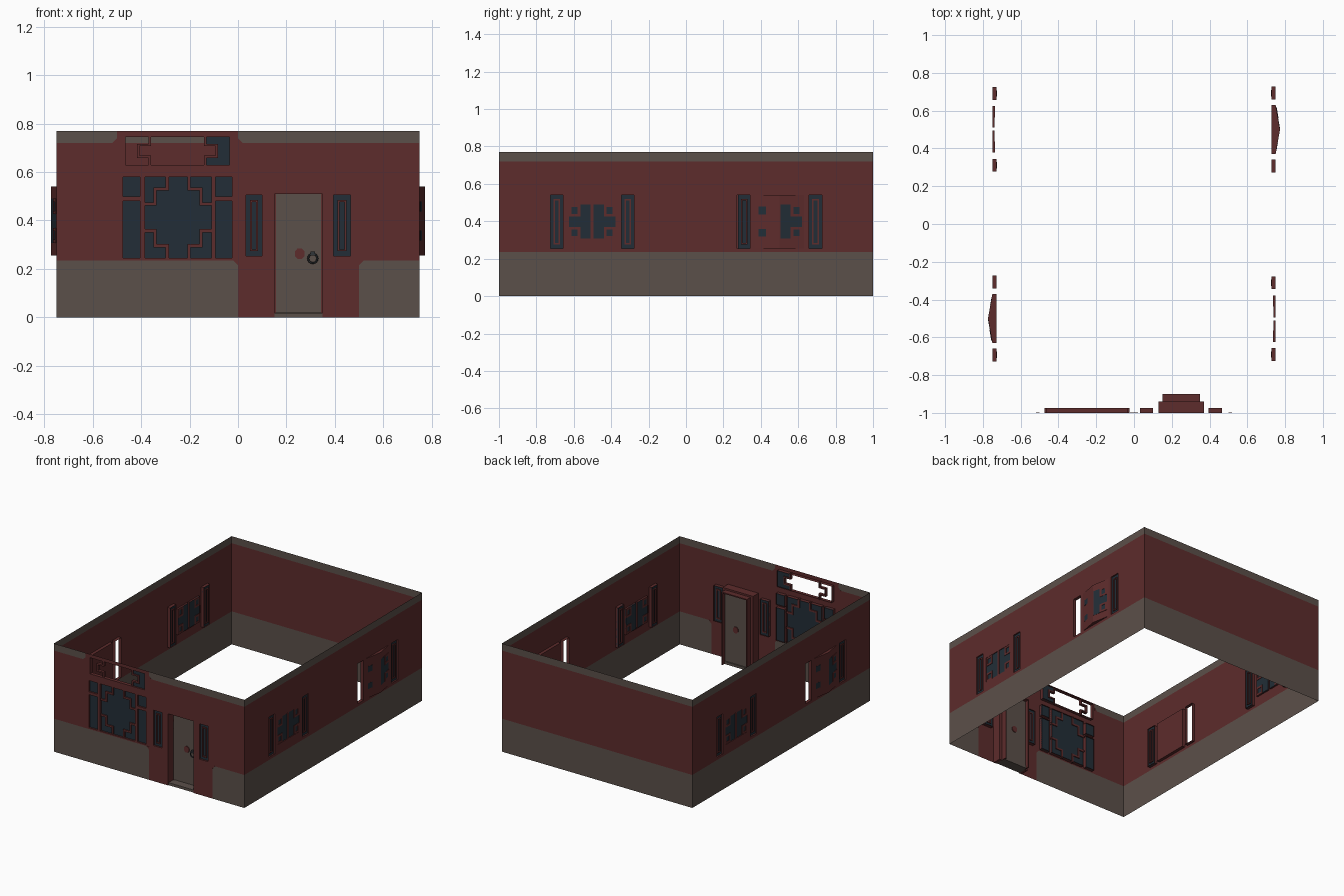
import bpy, bmesh, math
from mathutils import Matrix, Vector

cube = bpy.data.objects.get("Cube")
if cube:
    bpy.data.objects.remove(cube)


def material(name, rgb):
    m = bpy.data.materials.new(name)
    m.use_nodes = True
    m.diffuse_color = (*rgb, 1)
    b = m.node_tree.nodes["Principled BSDF"]
    b.inputs["Base Color"].default_value = (*rgb, 1)
    b.inputs["Roughness"].default_value = 0.9
    return m


RED = material("dark red paint", (0.11, 0.025, 0.025))
GREY = material("warm grey stone", (0.105, 0.08, 0.068))
GLASS = material("dark blue glass", (0.016, 0.027, 0.038))
METAL = material("dark metal", (0.03, 0.035, 0.04))

# Wall frames: local x runs along the wall, local y goes into the room
HALF_X, HALF_Y, TOP = 0.75, 1.0, 0.77
LOW, HIGH = 0.235, 0.72


def wall_frame(angle, offset):
    return Matrix.Translation(offset) @ Matrix.Rotation(math.radians(angle), 4, "Z")


FRONT = wall_frame(0, (0, -HALF_Y, 0))
RIGHT = wall_frame(90, (HALF_X, 0, 0))
BACK = wall_frame(180, (0, HALF_Y, 0))
LEFT = wall_frame(-90, (-HALF_X, 0, 0))


def finish(name, bm, frame, mats):
    mesh = bpy.data.meshes.new(name)
    bm.to_mesh(mesh)
    bm.free()
    for m in mats:
        mesh.materials.append(m)
    ob = bpy.data.objects.new(name, mesh)
    ob.matrix_world = frame
    bpy.context.collection.objects.link(ob)
    return ob


def plan(points, z0, z1):
    """Plan outline raised from z0 to z1."""
    return [[(u, d, z) for u, d in points] for z in (z0, z1)]


def box(u0, u1, z0, z1, d0, d1):
    return plan([(u0, d0), (u1, d0), (u1, d1), (u0, d1)], z0, z1)


def plate(points, d0, d1):
    """Outline on the wall face, given depth."""
    return [[(u, d, z) for u, z in points] for d in (d0, d1)]


def ring(u0, u1, z0, z1, w, d0, d1):
    return [box(u0, u0 + w, z0, z1, d0, d1), box(u1 - w, u1, z0, z1, d0, d1),
            box(u0 + w, u1 - w, z0, z0 + w, d0, d1), box(u0 + w, u1 - w, z1 - w, z1, d0, d1)]


def strip(points, w, d0, d1):
    """Right-angled glazing bar along a path."""
    h = w / 2
    return [box(min(a[0], b[0]) - h, max(a[0], b[0]) + h,
                min(a[1], b[1]) - h, max(a[1], b[1]) + h, d0, d1)
            for a, b in zip(points, points[1:])]


def solids(name, frame, mat, parts):
    bm = bmesh.new()
    for lower, upper in parts:
        a, b = ([bm.verts.new(p) for p in loop] for loop in (lower, upper))
        bm.faces.new(a)
        bm.faces.new(b)
        for i in range(len(a)):
            j = (i + 1) % len(a)
            bm.faces.new((a[i], a[j], b[j], b[i]))
    bmesh.ops.recalc_face_normals(bm, faces=bm.faces)
    return finish(name, bm, frame, [mat])


def wall(name, frame, half, holes, is_grey, extra_cuts=(), reveals=()):
    """Thin wall grid with holes cut out and reveals turned inward."""
    us = sorted({-half, half, *extra_cuts, *(u for h in holes for u in h[:2])})
    zs = sorted({0, LOW, HIGH, TOP, *(z for h in holes for z in h[2:])})
    bm = bmesh.new()
    grid = {(u, z): bm.verts.new((u, 0, z)) for u in us for z in zs}
    for u0, u1 in zip(us, us[1:]):
        for z0, z1 in zip(zs, zs[1:]):
            u, z = (u0 + u1) / 2, (z0 + z1) / 2
            if any(a < u < b and c < z < d for a, b, c, d in holes):
                continue
            f = bm.faces.new([grid[p] for p in ((u0, z0), (u1, z0), (u1, z1), (u0, z1))])
            f.material_index = int(is_grey(u, z))
    for (a, b, c, d), depth in reveals:
        corners = [(a, c), (b, c), (b, d), (a, d)]
        for p, q in zip(corners, corners[1:] + corners[:1]):
            bm.faces.new([bm.verts.new((x, y, z)) for (x, z), y in
                          ((p, 0), (q, 0), (q, depth), (p, depth))])
    bmesh.ops.delete(bm, geom=[v for v in bm.verts if not v.link_faces], context="VERTS")
    finish(name, bm, frame, [RED, GREY])


def banded(u, z):
    return z < LOW or z > HIGH


def front_bands(u, z):
    return (z < LOW and not 0 < u < 0.5) or (z > HIGH and not -0.5 < u < 0)


# Back wall
wall("back_wall", BACK, HALF_X, [], banded)

# Front wall
panes = [(-0.385, -0.11, 0.245, 0.58)]
for u0, u1 in ((-0.475, -0.405), (-0.093, -0.025)):
    panes += [(u0, u1, 0.245, 0.48), (u0, u1, 0.50, 0.58)]
slits = [(0.033, 0.10, 0.253, 0.505), (0.395, 0.465, 0.253, 0.505)]
transom = (-0.465, -0.035, 0.63, 0.745)
door_hole = (0.13, 0.37, 0, 0.53)
wall("front_wall", FRONT, HALF_X, panes + slits + [transom, door_hole], front_bands,
     (-0.5, 0, 0.5), [(h, 0.025) for h in panes + slits + [transom]])
solids("band_corner_chamfers", FRONT, RED, [
    plate([(u, z), (u + s * 0.02, z), (u, z + t * 0.02)], -0.001, 0.001)
    for u, z, s, t in ((0, LOW, -1, -1), (0.5, LOW, 1, -1), (-0.5, HIGH, -1, 1), (0, HIGH, 1, 1))])
solids("front_window_glass", FRONT, GLASS,
       [box(*p, 0.012, 0.018) for p in panes + slits])

# Stepped bars in the large pane, mirrored to four corners
cu, cz = -0.2475, 0.4125
steps = [(0.045, 0.167), (0.045, 0.117), (0.095, 0.117), (0.095, 0.055), (0.137, 0.055)]
bars = []
for s in (-1, 1):
    for t in (-1, 1):
        bars += strip([(cu + s * u, cz + t * z) for u, z in steps], 0.013, 0.004, 0.024)
solids("large_window_bars", FRONT, RED, bars)


def slit_ring(h):
    return ring(h[0] + 0.017, h[1] - 0.017, h[2] + 0.02, h[3] - 0.02, 0.008, 0.004, 0.024)


solids("front_slit_rings", FRONT, RED, [b for h in slits for b in slit_ring(h)])

# Transom: open on the left, glazed on the right
notch = [(0.115, 0.745), (0.115, 0.712), (0.162, 0.712), (0.162, 0.663), (0.115, 0.663), (0.115, 0.63)]
mid = (transom[0] + transom[1]) / 2
solids("transom_bars", FRONT, RED, [b for s in (-1, 1) for b in
       strip([(mid + s * u, z) for u, z in notch], 0.01, 0.004, 0.024)])
solids("transom_glass", FRONT, GLASS, [
    box(mid + 0.115, transom[1], 0.712, 0.745, 0.012, 0.018),
    box(mid + 0.115, transom[1], 0.63, 0.663, 0.012, 0.018),
    box(mid + 0.162, transom[1], 0.663, 0.712, 0.012, 0.018)])

# Door with stepped frame
frame_parts = []
for u0, u1, w, top, d0, d1 in ((0.13, 0.37, 0.02, 0.53, 0, 0.06), (0.15, 0.35, 0.008, 0.518, 0.06, 0.1)):
    frame_parts += [box(u0, u0 + w, 0, top, d0, d1), box(u1 - w, u1, 0, top, d0, d1),
                    box(u0 + w, u1 - w, top - w, top, d0, d1)]
solids("door_frame", FRONT, RED, frame_parts)
solids("door_leaf", FRONT, GREY, [box(0.15, 0.35, 0.02, 0.515, 0.06, 0.075)])
solids("door_threshold", FRONT, GREY, [box(0.15, 0.35, 0, 0.018, 0.005, 0.08)])
solids("door_hinge_strip", FRONT, RED, [box(0.342, 0.348, 0.11, 0.44, 0.056, 0.06)])
octagon = [(0.255 + 0.022 * math.cos(math.tau * (i + 0.5) / 8),
            0.263 + 0.024 * math.sin(math.tau * (i + 0.5) / 8)) for i in range(8)]
solids("door_medallion", FRONT, RED, [plate(octagon, 0.055, 0.08)])
solids("handle_mount", FRONT, METAL, [box(0.30, 0.318, 0.255, 0.272, 0.045, 0.06)])
bpy.ops.mesh.primitive_torus_add(major_radius=0.019, minor_radius=0.004, major_segments=16,
                                 minor_segments=6, rotation=(math.pi / 2, 0, 0),
                                 location=FRONT @ Vector((0.309, 0.05, 0.243)))
handle = bpy.context.object
handle.name = "door_handle_ring"
handle.data.materials.append(METAL)

# Side walls: one closed window and one with a folded-out bay
slit_spans = [(-0.725, -0.657), (-0.345, -0.277), (0.658, 0.727), (0.273, 0.342)]
side_slits = [(a, b, 0.255, 0.54) for a, b in slit_spans]
side_panes = [(-0.625, -0.51, 0.307, 0.49), (-0.495, -0.378, 0.307, 0.49)]
bay_hole = (0.37, 0.63, 0.255, 0.54)


def bay_depth(u):
    return -0.023 * (1 - abs(u - 0.5) / 0.13)


def bay_plate(u0, u1, z0, z1, t):
    a, b = bay_depth(u0), bay_depth(u1)
    return plan([(u0, a - t), (u1, b - t), (u1, b), (u0, a)], z0, z1)


squares = [(0.318, 0.358), (0.437, 0.478)]
for side, frame in (("right", RIGHT), ("left", LEFT)):
    wall(side + "_wall", frame, HALF_Y, side_slits + side_panes + [bay_hole], banded, (),
         [(h, 0.023) for h in side_slits] + [(h, 0.012) for h in side_panes])
    solids(side + "_window_glass", frame, GLASS,
           [box(*h, 0.01, 0.015) for h in side_slits[:3]] + [box(*h, 0.005, 0.01) for h in side_panes])
    solids(side + "_slit_rings", frame, RED, [b for h in side_slits[:3] for b in slit_ring(h)])
    # Square rings in the outer corners of the closed window
    rings = []
    for u0, u1 in ((-0.625, -0.565), (-0.438, -0.378)):
        for z0, z1 in squares:
            rings += ring(u0, u1, z0 - 0.011, z1 + 0.012, 0.014, 0.002, 0.013)
    solids(side + "_window_square_rings", frame, RED, rings)
    # Folded-out bay
    solids(side + "_bay", frame, RED, [plan(
        [(0.37, 0), (0.5, bay_depth(0.5)), (0.63, 0), (0.63, 0.022), (0.37, 0.022)], 0.255, 0.54)])
    solids(side + "_bay_glass", frame, GLASS,
           [bay_plate(0.505, 0.62, 0.307, 0.49, 0.001)] +
           [bay_plate(0.388, 0.428, z0, z1, 0.001) for z0, z1 in squares])
    bay_rings = []
    for z0, z1 in squares:
        lo, hi = z0 - 0.011, z1 + 0.012
        bay_rings += [bay_plate(0.56, 0.574, lo, hi, 0.003), bay_plate(0.606, 0.62, lo, hi, 0.003),
                      bay_plate(0.574, 0.606, lo, z0 + 0.003, 0.003),
                      bay_plate(0.574, 0.606, z1 - 0.002, hi, 0.003)]
    solids(side + "_bay_square_rings", frame, RED, bay_rings)
